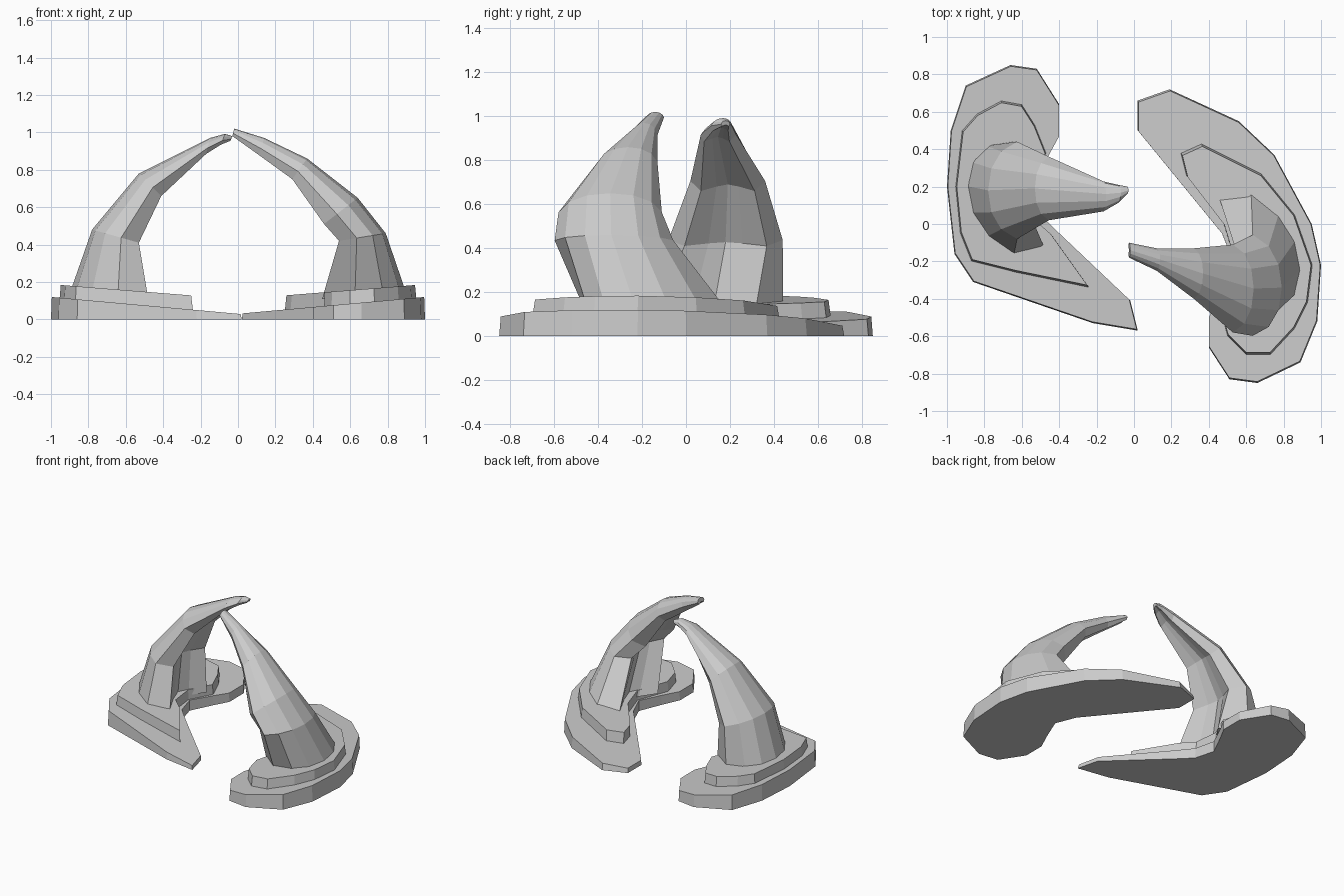
import bpy, bmesh
from mathutils import Vector

if "Cube" in bpy.data.objects:
    bpy.data.objects.remove(bpy.data.objects["Cube"])


def finish(name, bm):
    bmesh.ops.recalc_face_normals(bm, faces=bm.faces[:])
    mesh = bpy.data.meshes.new(name)
    bm.to_mesh(mesh)
    bm.free()
    obj = bpy.data.objects.new(name, mesh)
    bpy.context.collection.objects.link(obj)
    return obj


def slab(name, outline, z_bottom, z_mid, slope, side, shrink=0.975):
    """Stone slab: flat outline, sloping top that thins towards the middle."""
    bm = bmesh.new()
    c = sum((Vector(p) for p in outline), Vector((0, 0))) / len(outline)
    low, high = [], []
    for p in outline:
        q = c + (Vector(p) - c) * shrink
        low.append(bm.verts.new((p[0], p[1], z_bottom + (slope * side * p[0] if z_bottom else 0))))
        high.append(bm.verts.new((q.x, q.y, z_mid + slope * side * q.x)))
    n = len(outline)
    for i in range(n):
        j = (i + 1) % n
        bm.faces.new((low[i], low[j], high[j], high[i]))
    bm.faces.new(low[::-1])
    bm.faces.new(high)
    bmesh.ops.triangulate(bm, faces=[f for f in bm.faces if len(f.verts) > 4])
    return finish(name, bm)


# Horn cross-section: (inner-to-outer fraction, sideways fraction), hollow inside
HALF = [(0.93, 0.45), (0.72, 0.8), (0.38, 1.0), (0.0, 0.72), (0.17, 0.3)]
SECTION = [(1, 0)] + HALF + [(0.25, 0)] + [(s, -y) for s, y in HALF[::-1]]


def horn(name, rings):
    """Each ring: outer x, outer z, inner x, inner z, y min, y max, inner skew."""
    bm = bmesh.new()
    loops = []
    for ox, oz, ix, iz, y0, y1, skew in rings:
        loop = []
        for s, t in SECTION:
            y = (y0 + y1) / 2 + t * (y1 - y0) / 2 + skew * (1 - s)
            loop.append(bm.verts.new((ix + (ox - ix) * s, y, iz + (oz - iz) * s)))
        loops.append(loop)
    n = len(SECTION)
    for a, b in zip(loops, loops[1:]):
        for i in range(n):
            j = (i + 1) % n
            bm.faces.new((a[i], a[j], b[j], b[i]))
    bm.faces.new(loops[0][::-1])
    bm.faces.new(loops[-1])
    return finish(name, bm)


# Lower slabs
slab("left_base_slab", [
    (-.66, .85), (-.52, .83), (-.40, .64), (-.40, .47), (-.46, .36), (-.54, .2),
    (-.5, .05), (-.40, -.05), (-.02, -.41), (.02, -.57), (-.22, -.53),
    (-.86, -.31), (-.96, -.16), (-1, .2), (-.98, .5), (-.9, .74)], 0, .03, .09, -1, .99)
slab("right_base_slab", [
    (.66, -.85), (.51, -.83), (.40, -.66), (.40, -.5), (.46, -.37), (.53, -.2),
    (.47, -.05), (.02, .5), (.02, .66), (.19, .72), (.56, .55), (.75, .37),
    (.95, 0), (1, -.22), (.98, -.52), (.89, -.74)], 0, .03, .09, 1, .99)

# Upper slabs
slab("left_upper_slab", [
    (-.71, .66), (-.6, .64), (-.53, .53), (-.47, .38), (-.55, .2), (-.53, .02),
    (-.44, -.06), (-.24, -.34), (-.63, -.26), (-.87, -.2), (-.93, -.05),
    (-.955, .2), (-.92, .5), (-.84, .59)], .02, .108, .08, -1)
slab("right_upper_slab", [
    (.73, -.7), (.6, -.7), (.5, -.6), (.46, -.45), (.54, -.2), (.48, 0),
    (.28, .26), (.25, .38), (.36, .43), (.68, .27), (.86, .05), (.955, -.22),
    (.93, -.42), (.86, -.56)], .02, .108, .08, 1)

# Curved horns leaning towards each other
horn("left_horn", [
    (-.91, .11, -.48, .11, -.10, .51, -.11),
    (-.78, .48, -.53, .41, -.08, .44, 0),
    (-.53, .78, -.41, .66, .02, .36, 0),
    (-.15, .97, -.17, .885, .08, .24, -.02),
    (-.07, .992, -.09, .935, .12, .215, -.01),
    (-.03, .98, -.04, .955, .16, .2, 0)])
horn("right_horn", [
    (.91, .11, .45, .11, -.55, .10, .15),
    (.79, .46, .54, .42, -.61, -.07, .02),
    (.64, .65, .46, .51, -.58, -.11, 0),
    (.37, .86, .29, .75, -.40, -.13, 0),
    (.14, .97, .11, .88, -.25, -.13, 0),
    (-.02, 1.02, -.03, .98, -.18, -.1, 0)])
